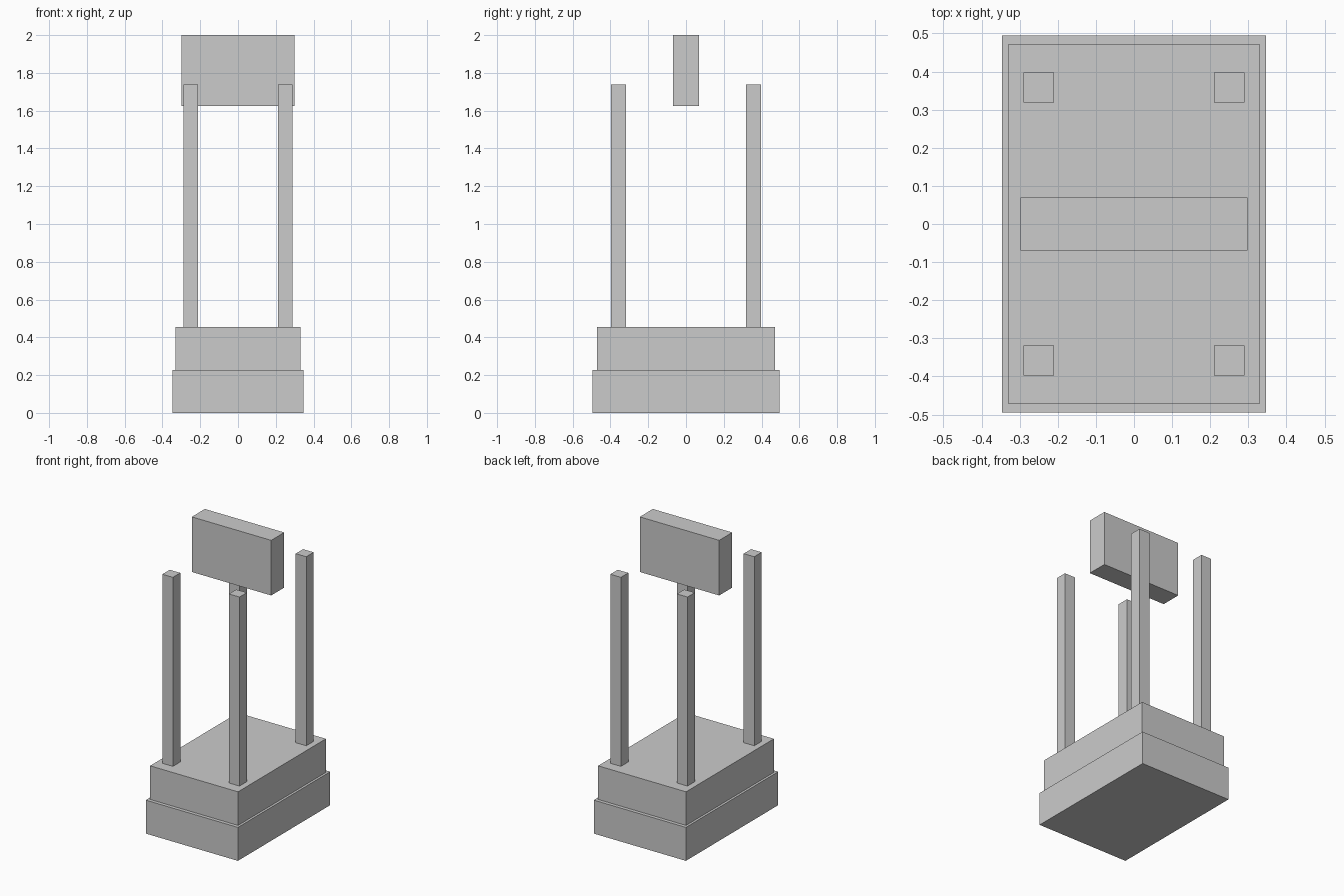
import bpy

if "Cube" in bpy.data.objects:
    bpy.data.objects.remove(bpy.data.objects["Cube"])

grey = bpy.data.materials.new("light_grey")
grey.diffuse_color = (0.6, 0.6, 0.6, 1.0)
grey.use_nodes = True
grey.node_tree.nodes["Principled BSDF"].inputs["Base Color"].default_value = grey.diffuse_color


def box(name, half_x, half_y, z0, z1, x=0.0, y=0.0):
    """Axis-aligned box from half widths and a height range."""
    bpy.ops.mesh.primitive_cube_add(size=2, location=(x, y, (z0 + z1) / 2))
    ob = bpy.context.object
    ob.name = name
    ob.scale = (half_x, half_y, (z1 - z0) / 2)
    bpy.ops.object.transform_apply(location=False, rotation=False, scale=True)
    ob.data.materials.append(grey)
    return ob


# Stepped plinth
box("lower_base", 0.346, 0.495, 0.0, 0.227)
box("upper_base", 0.33, 0.471, 0.227, 0.455)

# Four corner posts
for side, sx in (("left", -1), ("right", 1)):
    for end, sy in (("front", -1), ("back", 1)):
        box(f"{end}_{side}_post", 0.0395, 0.0395, 0.455, 1.738,
            sx * 0.25, sy * 0.358)

# Floating panel above the centre
box("top_panel", 0.298, 0.07, 1.626, 2.0)
